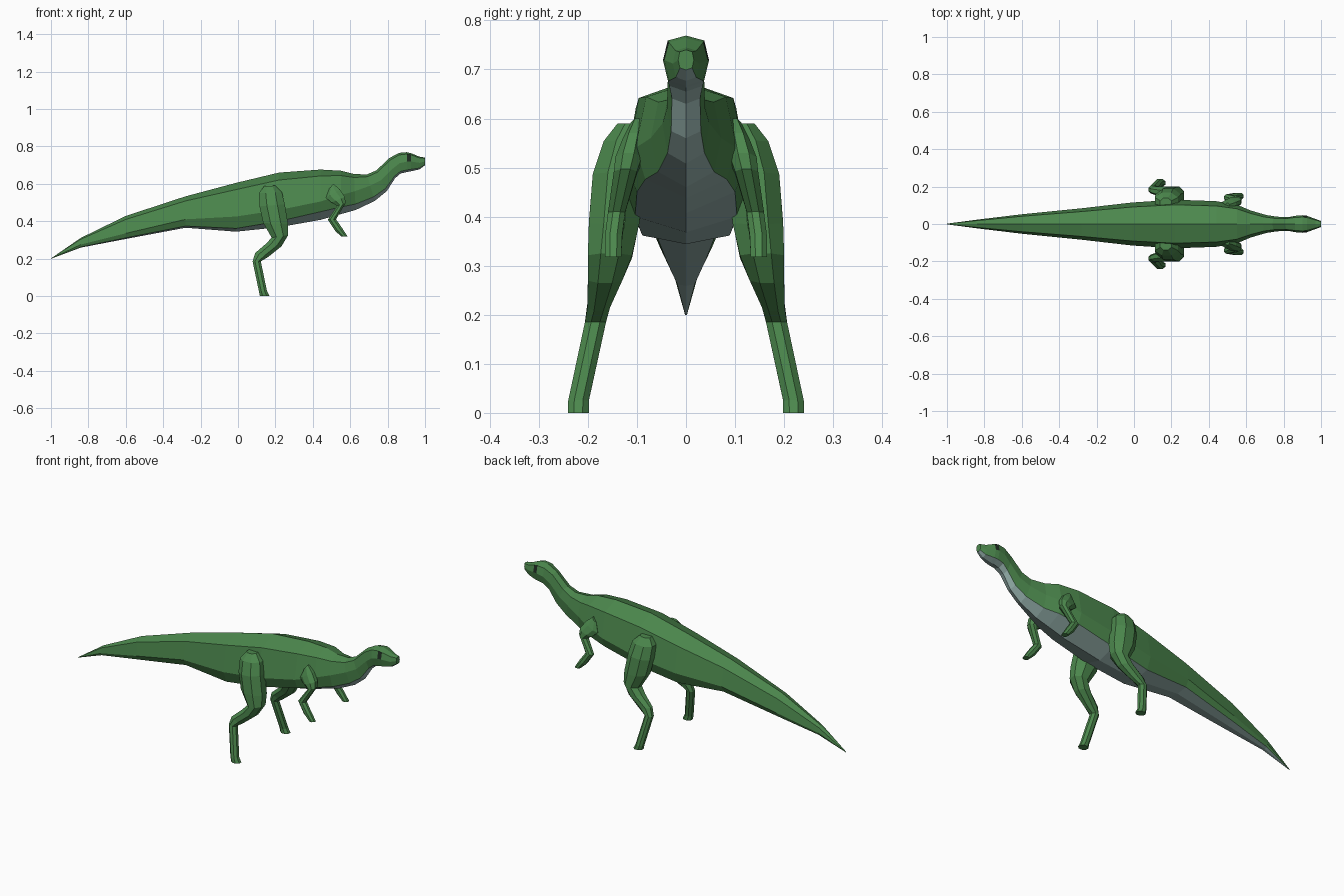
import bpy, bmesh, math


def material(name, rgb):
    m = bpy.data.materials.new(name)
    m.diffuse_color = (*rgb, 1)
    return m


GREEN = material("skin green", (0.072, 0.245, 0.074))
GREY = material("belly grey", (0.32, 0.46, 0.435))
DARK = material("eye dark", (0.012, 0.022, 0.014))


def loft(name, rings, mats, rule=lambda i, j: 0):
    """Skin a list of equal rings, capping both ends."""
    bm = bmesh.new()
    rows = [[bm.verts.new(p) for p in r] for r in rings]
    n = len(rows[0])
    for i in range(len(rows) - 1):
        for j in range(n):
            k = (j + 1) % n
            f = bm.faces.new((rows[i][j], rows[i][k], rows[i + 1][k], rows[i + 1][j]))
            f.material_index = rule(i, j)
    bm.faces.new(rows[0])
    bm.faces.new(rows[-1])
    bmesh.ops.recalc_face_normals(bm, faces=bm.faces)
    me = bpy.data.meshes.new(name)
    bm.to_mesh(me)
    bm.free()
    for m in mats:
        me.materials.append(m)
    ob = bpy.data.objects.new(name, me)
    bpy.context.collection.objects.link(ob)
    return ob


# Body, tail, neck and head: x, top z, half width, flank z, bottom z
SECTIONS = [
    (-1, .201, .002, .2, .199),
    (-.84, .311, .023, .275, .259),
    (-.6, .428, .052, .335, .305),
    (-.28, .533, .084, .41, .365),
    (-.01, .605, .115, .425, .344),
    (.22, .66, .13, .46, .368),
    (.44, .676, .122, .505, .407),
    (.55, .67, .103, .54, .438),
    (.62, .652, .072, .56, .46),
    (.69, .65, .048, .59, .508),
    (.74, .672, .039, .62, .56),
    (.81, .738, .037, .68, .63),
    (.86, .765, .044, .71, .655),
    (.902, .769, .047, .719, .663),
    (.924, .764, .044, .719, .667),
    (.97, .745, .027, .712, .677),
    (1, .74, .016, .719, .699),
]


def body_ring(s):
    x, top, w, flank, low = s
    chest = math.exp(-((x - .4) / .25) ** 2)            # belly edge rises at the chest
    # ridge, shoulder, flank, belly edge, keel
    half = [(0, top), (w * .79, flank + .8 * (top - flank)), (w, flank),
            (w * (.77 + .05 * chest), low + (.2 + .25 * chest) * (flank - low)), (0, low)]
    pts = half + [(-y, z) for y, z in half[3:0:-1]]
    lean = .055 * math.exp(-((x - .74) / .09) ** 2)     # neck sections tilt
    return [(x + lean * (top - z) / (top - low), y, z) for y, z in pts]


def body_color(i, j):
    if j in (3, 4):
        return 1                    # underside strip
    if i == 13 and j in (1, 6):
        return 2                    # eyes
    return 0


loft("body", [body_ring(s) for s in SECTIONS], [GREEN, GREY, DARK], body_color)


# Limbs: each ring spans a back and a front point in xz, and inner to outer y
def limb_ring(xb, zb, xf, zf, yi, yo, side):
    out = []
    for k in range(8):
        a = math.pi / 8 + k * math.pi / 4
        u, v = math.cos(a) / .924 / 2 + .5, math.sin(a) / .924 / 2 + .5
        out.append((xb + (xf - xb) * u, side * (yi + (yo - yi) * v), zb + (zf - zb) * u))
    return out


HIND = [
    (.14, .588, .2, .59, .085, .14),
    (.112, .55, .235, .555, .08, .168),
    (.115, .48, .25, .49, .085, .19),
    (.135, .39, .268, .385, .095, .198),
    (.18, .312, .268, .325, .11, .2),
    (.15, .28, .232, .265, .13, .2),
    (.092, .23, .16, .208, .155, .201),
    (.078, .185, .122, .185, .163, .206),
    (.112, .024, .155, .026, .198, .24),
    (.117, 0, .168, 0, .198, .241),
]
ARM = [
    (.488, .575, .51, .6, .085, .112),
    (.47, .525, .545, .57, .085, .13),
    (.5, .5, .572, .53, .09, .144),
    (.53, .482, .575, .497, .1, .147),
    (.48, .408, .524, .41, .124, .159),
    (.52, .348, .555, .366, .13, .165),
    (.552, .318, .586, .318, .132, .165),
]
for side, label in ((-1, "right"), (1, "left")):
    loft(label + "_hind_leg", [limb_ring(*r, side) for r in HIND], [GREEN])
    loft(label + "_arm", [limb_ring(*r, side) for r in ARM], [GREEN])
